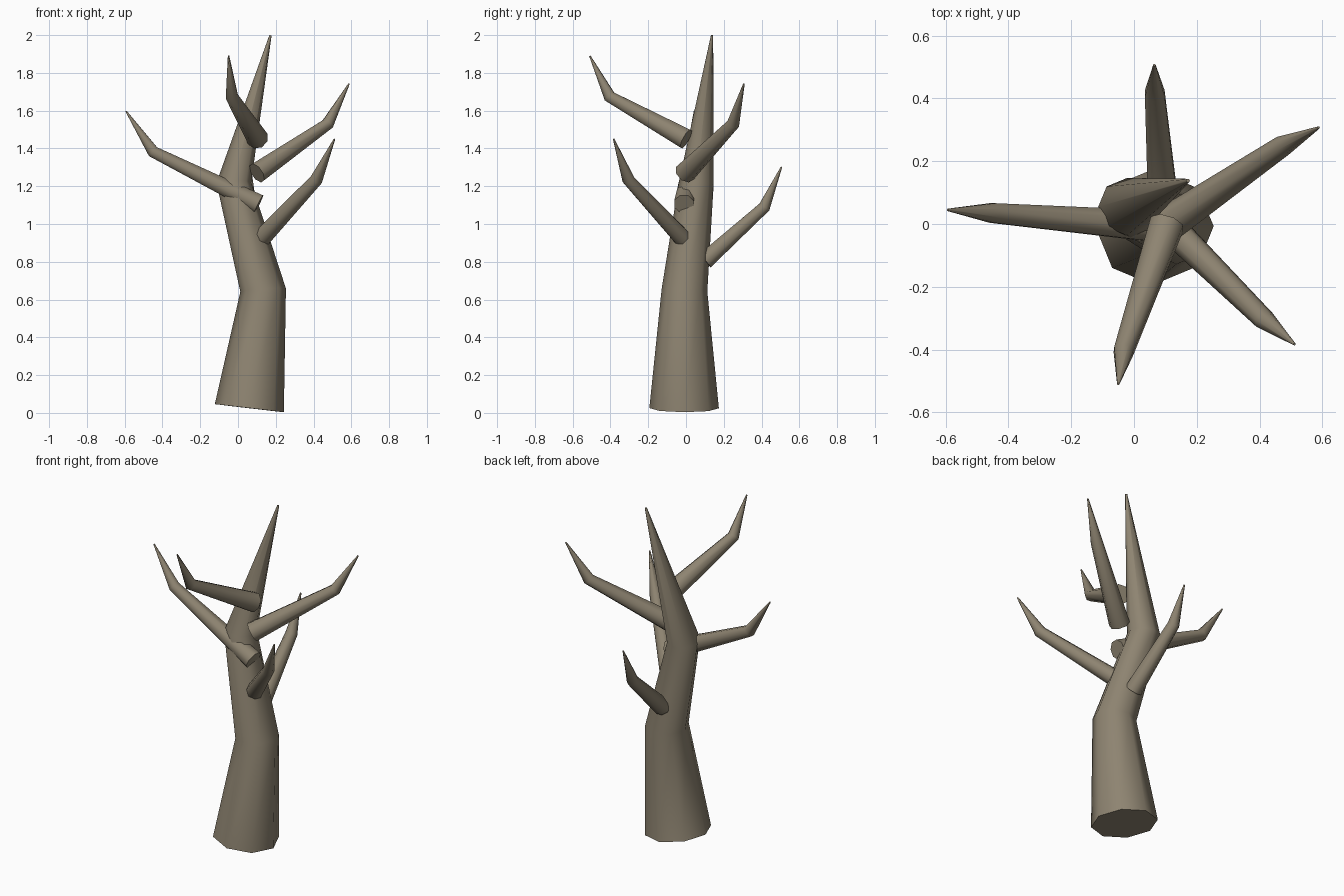
import bpy, bmesh, math
from mathutils import Vector

if "Cube" in bpy.data.objects:
    bpy.data.objects.remove(bpy.data.objects["Cube"])

bark = bpy.data.materials.new("grey_brown_bark")
bark.diffuse_color = (0.27, 0.23, 0.165, 1)
bark.use_nodes = True
bark.node_tree.nodes["Principled BSDF"].inputs["Base Color"].default_value = bark.diffuse_color


def limb(name, points, radii, sides, spin=0.0):
    """Tapered tube through points, each ring square to the path."""
    pts = [Vector(p) for p in points]
    bm = bmesh.new()
    rings = []
    side = None
    for i, (p, r) in enumerate(zip(pts, radii)):
        before = (p - pts[i - 1]).normalized() if i else Vector()
        after = (pts[i + 1] - p).normalized() if i < len(pts) - 1 else Vector()
        t = (before + after).normalized()
        if side is None:
            side = Vector((1, 0, 0)) if abs(t.x) < 0.7 else Vector((0, 1, 0))
        side = (side - t * side.dot(t)).normalized()
        other = t.cross(side)
        ring = []
        for k in range(sides):
            a = spin + math.tau * k / sides
            ring.append(bm.verts.new(p + r * (math.cos(a) * side + math.sin(a) * other)))
        rings.append(ring)
    for lo, hi in zip(rings, rings[1:]):
        for k in range(sides):
            n = (k + 1) % sides
            bm.faces.new((lo[k], lo[n], hi[n], hi[k]))
    bm.faces.new(rings[0][::-1])
    bm.faces.new(rings[-1])
    me = bpy.data.meshes.new(name)
    bm.to_mesh(me)
    bm.free()
    me.materials.append(bark)
    ob = bpy.data.objects.new(name, me)
    bpy.context.collection.objects.link(ob)
    bpy.ops.object.select_all(action='DESELECT')
    ob.select_set(True)
    bpy.context.view_layer.objects.active = ob
    bpy.ops.object.shade_smooth_by_angle(angle=math.radians(55))


# Trunk: flared base, bend to the left, then a long spike
limb("trunk",
     [(0.06, -0.01, 0.025), (0.133, -0.008, 0.65), (-0.022, 0.055, 1.22), (0.172, 0.138, 1.999)],
     [0.184, 0.121, 0.092, 0.006], 8)

# Branches: root, elbow, tip and root radius
branches = {
    "left_branch": ((0.11, -0.01, 1.105), (-0.45, 0.035, 1.383), (-0.593, 0.045, 1.598), 0.056),
    "upper_right_branch": ((0.10, -0.005, 1.27), (0.475, 0.25, 1.53), (0.588, 0.307, 1.743), 0.058),
    "lower_right_branch": ((0.11, -0.005, 0.91), (0.415, -0.305, 1.235), (0.511, -0.383, 1.45), 0.05),
    "front_branch": ((0.105, 0.0, 1.45), (-0.033, -0.405, 1.675), (-0.05, -0.509, 1.89), 0.058),
    "back_branch": ((0.09, 0.10, 0.805), (0.066, 0.415, 1.09), (0.065, 0.506, 1.303), 0.05),
}
for name, (root, elbow, tip, r) in branches.items():
    limb(name, [root, elbow, tip], [r, 0.034, 0.004], 8, math.pi / 8)
